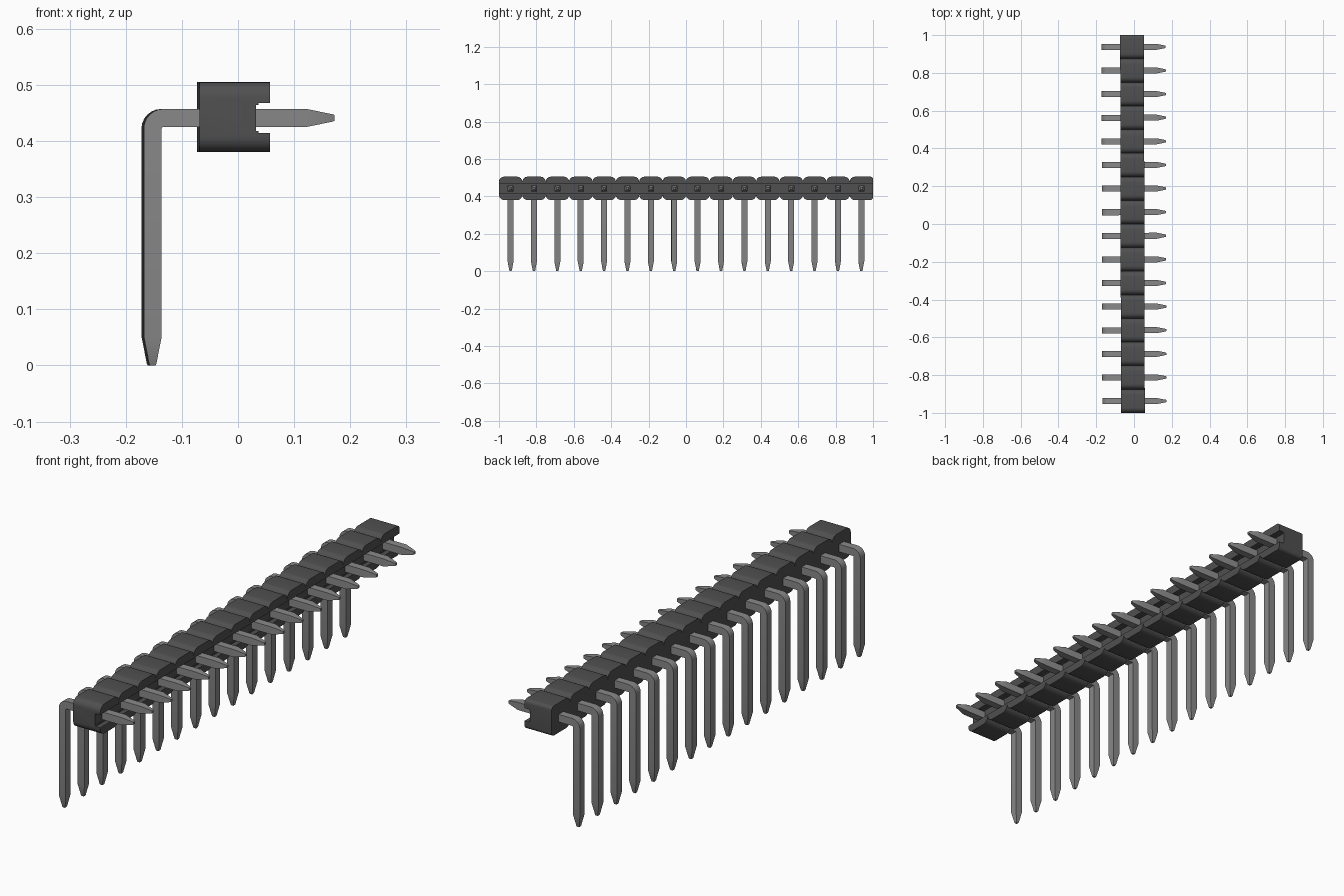
import bpy, bmesh, math
from mathutils import Vector

cube = bpy.data.objects.get("Cube")
if cube:
    bpy.data.objects.remove(cube, do_unlink=True)

COUNT, PITCH = 16, 0.125
TILT = 0.0022  # slight yaw of the whole strip


def material(name, v):
    m = bpy.data.materials.new(name)
    m.use_nodes = True
    m.diffuse_color = (v, v, v, 1)
    bsdf = m.node_tree.nodes["Principled BSDF"]
    bsdf.inputs["Base Color"].default_value = (v, v, v, 1)
    bsdf.inputs["Roughness"].default_value = 0.6
    return m


def make_object(name, bm, mat):
    bmesh.ops.recalc_face_normals(bm, faces=bm.faces)
    mesh = bpy.data.meshes.new(name)
    bm.to_mesh(mesh)
    bm.free()
    mesh.materials.append(mat)
    ob = bpy.data.objects.new(name, mesh)
    bpy.context.collection.objects.link(ob)
    return ob


def smooth(ob, angle):
    bpy.ops.object.select_all(action="DESELECT")
    ob.select_set(True)
    bpy.context.view_layer.objects.active = ob
    bpy.ops.object.shade_smooth_by_angle(angle=math.radians(angle))


black = material("dark grey plastic", 0.08)
metal = material("grey metal", 0.25)

# Housing: scalloped outline in y-z, extruded along x
Z0, Z1 = 0.380, 0.505
ZC, HALF = (Z0 + Z1) / 2, (Z1 - Z0) / 2
top = []
for i in range(COUNT):
    yc = (i - (COUNT - 1) / 2) * PITCH
    for side in (-1, 1):
        last = i == COUNT - 1 and side == 1
        r = 0.015 if last else 0.028
        steps = [k * 15 for k in range(7)]
        if side == -1:
            steps.reverse()
        for deg in steps:
            a = math.radians(deg)
            y = yc + side * (PITCH / 2 - r + r * math.sin(a))
            p = (y, HALF - r + r * math.cos(a))
            if not top or abs(top[-1][0] - p[0]) > 1e-5:
                top.append(p)
outline = [(y, ZC + h) for y, h in top] + [(y, ZC - h) for y, h in reversed(top)]

bm = bmesh.new()
face = bm.faces.new([bm.verts.new((-0.071, y, z)) for y, z in outline])
new = bmesh.ops.extrude_face_region(bm, geom=[face])["geom"]
bmesh.ops.translate(bm, vec=(0.126, 0, 0),
                    verts=[v for v in new if isinstance(v, bmesh.types.BMVert)])
housing = make_object("housing", bm, black)

# Long groove along the mating side
bm = bmesh.new()
bmesh.ops.create_cube(bm, size=1)
bmesh.ops.scale(bm, vec=(0.1, 2.2, 0.054), verts=bm.verts)
bmesh.ops.translate(bm, vec=(0.080, 0, 0.441), verts=bm.verts)
bmesh.ops.bevel(bm, geom=[e for e in bm.edges
                          if all(v.co.x < 0.05 for v in e.verts)
                          and abs(e.verts[0].co.y - e.verts[1].co.y) > 1],
                offset=0.004, segments=2, affect="EDGES")
cutter = make_object("groove_cutter", bm, black)
cutter.hide_render = True
cut = housing.modifiers.new("groove", "BOOLEAN")
cut.operation, cut.object, cut.solver = "DIFFERENCE", cutter, "EXACT"
bpy.context.view_layer.objects.active = housing
housing.select_set(True)
bpy.ops.object.modifier_apply(modifier="groove")
bpy.data.objects.remove(cutter, do_unlink=True)
smooth(housing, 30)
housing.rotation_euler.z = TILT

# Bent pin: square section swept down the leg, round the bend and out to the tip
W, R_IN = 0.016, 0.003
PX, PZ = -0.154, 0.441
bend = Vector((PX + W + R_IN, 0, PZ - W - R_IN))
rings = [((PX, 0, 0.0), 0, 0.005), ((PX, 0, 0.003), 0, 0.0065), ((PX, 0, 0.052), 0, W)]
for k in range(7):
    a = math.radians(15 * k)
    c = bend + (W + R_IN) * Vector((-math.cos(a), 0, math.sin(a)))
    rings.append((c, a, W))
q = math.pi / 2
rings += [((0.120, 0, PZ), q, W), ((0.167, 0, PZ), q, 0.0065), ((0.170, 0, PZ), q, 0.005)]

bm = bmesh.new()
loops = []
for centre, a, w in rings:
    out = Vector((-math.cos(a), 0, math.sin(a)))
    loops.append([bm.verts.new(Vector(centre) + out * w * s + Vector((0, w * t, 0)))
                  for s, t in ((-1, -1), (1, -1), (1, 1), (-1, 1))])
for lo, hi in zip(loops, loops[1:]):
    for j in range(4):
        k = (j + 1) % 4
        bm.faces.new((lo[j], lo[k], hi[k], hi[j]))
bm.faces.new(loops[0])
bm.faces.new(loops[-1])
first = make_object("pin_01", bm, metal)
smooth(first, 25)

# Row of identical pins
for i in range(COUNT):
    pin = first if i == 0 else first.copy()
    if i:
        pin.name = f"pin_{i + 1:02d}"
        bpy.context.collection.objects.link(pin)
    y = (i - (COUNT - 1) / 2) * PITCH
    pin.location = (-math.sin(TILT) * y, y, 0)
    pin.rotation_euler.z = TILT
